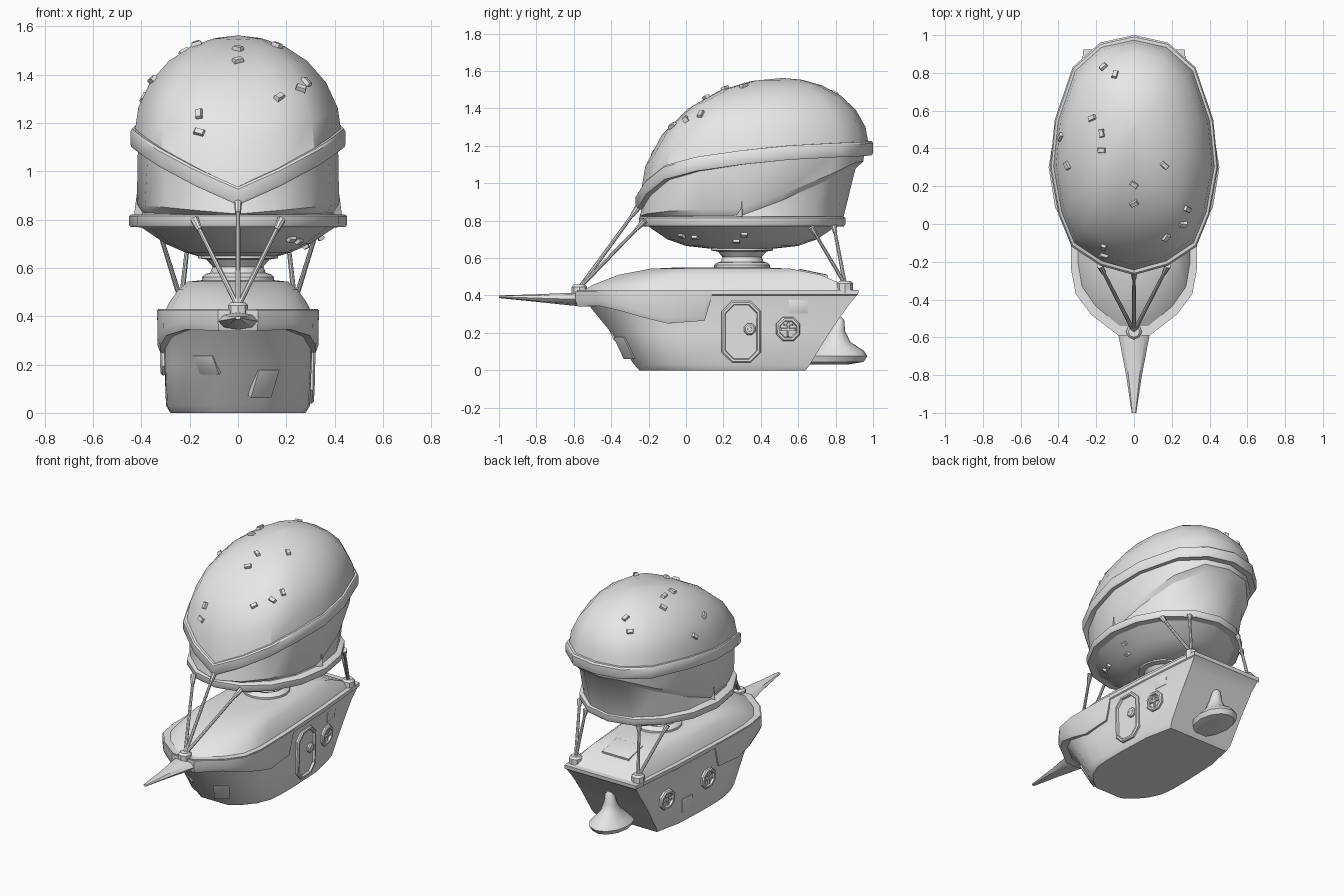
import bpy, bmesh
from math import sin, cos, pi, radians
from mathutils import Vector, Matrix
from mathutils.bvhtree import BVHTree

if "Cube" in bpy.data.objects:
    bpy.data.objects.remove(bpy.data.objects["Cube"])

grey = bpy.data.materials.new("plain_grey")
grey.use_nodes = True
grey.diffuse_color = (0.8, 0.8, 0.8, 1)
grey.node_tree.nodes["Principled BSDF"].inputs["Base Color"].default_value = (0.8, 0.8, 0.8, 1)
parts = []


def loft(name, rings, matrix=Matrix()):
    """Skin closed rings of points and cap both ends."""
    bm = bmesh.new()
    loops = [[bm.verts.new(matrix @ Vector(p)) for p in r] for r in rings]
    n = len(loops[0])
    for a, b in zip(loops, loops[1:]):
        for i in range(n):
            j = (i + 1) % n
            bm.faces.new((a[i], a[j], b[j], b[i]))
    bm.faces.new(loops[0])
    bm.faces.new(loops[-1])
    bmesh.ops.recalc_face_normals(bm, faces=bm.faces)
    mesh = bpy.data.meshes.new(name)
    bm.to_mesh(mesh)
    bm.free()
    mesh.materials.append(grey)
    ob = bpy.data.objects.new(name, mesh)
    bpy.context.collection.objects.link(ob)
    parts.append(ob)
    return ob


def mirrored(half):
    """Close a +x half outline across the centre line."""
    return half + [(-p[0], *p[1:]) for p in reversed(half) if p[0] > 0]


def oval(rx, ry, cy, z, n=16, cx=0):
    return [(cx + rx * sin(2 * pi * i / n), cy - ry * cos(2 * pi * i / n), z) for i in range(n)]


def lerp(a, b, t):
    return a + (b - a) * t


def surface(ob):
    return BVHTree.FromPolygons([v.co for v in ob.data.vertices], [p.vertices for p in ob.data.polygons])


def on_surface(tree, origin, direction):
    """Frame on the hit point, local z along the normal."""
    hit, normal, *_ = tree.ray_cast(Vector(origin), Vector(direction))
    if normal.dot(Vector(direction)) > 0:
        normal = -normal
    return Matrix.Translation(hit) @ normal.to_track_quat('Z', 'Y').to_matrix().to_4x4()


def plate(name, matrix, w, h, top, sink=0.02):
    def rect(s, z):
        return [(x * w * s / 2, y * h * s / 2, z) for x, y in ((-1, -1), (1, -1), (1, 1), (-1, 1))]
    return loft(name, [rect(1, -sink), rect(1, top * 0.6), rect(0.85, top)], matrix)


def framed_panel(name, matrix, w, h, cut):
    """Raised eight-sided frame round a sunken panel."""
    def ring(inset, z):
        a, b, c = w - inset, h - inset, cut - inset * 0.5
        q = [(a, b - c), (a - c, b)]
        q += [(-x, y) for x, y in reversed(q)]
        return [(x, y, z) for x, y in q + [(-x, -y) for x, y in q]]
    return loft(name, [ring(0, -0.04), ring(0, 0.012), ring(0.007, 0.02),
                       ring(0.018, 0.02), ring(0.022, 0.006)], matrix)


def rod(name, a, b, r0, r1=None, n=8):
    a, b = Vector(a), Vector(b)
    m = Matrix.Translation(a) @ (b - a).to_track_quat('Z', 'Y').to_matrix().to_4x4()
    return loft(name, [oval(r0, r0, 0, 0, n), oval(r1 or r0, r1 or r0, 0, (b - a).length, n)], m)


# Hull, skinned between the keel outline and the deck outline
keel = [(.1, -.25), (.17, -.2), (.23, -.13), (.27, -.04), (.28, .06), (.28, .2), (.27, .45), (.23, .64)]
deck = [(.08, -.58), (.22, -.47), (.3, -.36), (.325, -.22), (.325, -.1), (.32, .1), (.3, .5), (.265, .92)]


def hull_ring(z, tx, ty):
    return mirrored([(lerp(k[0], d[0], tx), lerp(k[1], d[1], ty), z) for k, d in zip(keel, deck)])


hull = loft("hull", [hull_ring(*r) for r in (
    (0, 0, 0), (.03, .4, .08), (.2, .55, .45), (.34, .65, .8), (.4, .9, .97), (.405, 1.1, 1), (.43, 1.1, 1.01))])
hull_tree = surface(hull)

# Arched cabin roof on the deck
roof = loft("cabin_roof", [mirrored([(x * sx, .2 + (y - .2) * sy, z) for x, y in deck]) for sx, sy, z in (
    (.93, .97, .42), (.88, .9, .455), (.76, .72, .51), (.64, .5, .543), (.45, .3, .55))])

# Drooping lip round the bow
droop = [.34, .345, .32, .28, .25, .265]
sections = []
for (x, y), zb in zip(deck + [], droop):
    sections.append([(x * 1.03, y - .01, .425), (x * 1.025, y - .01, zb + .03), (x * .99, y, zb),
                     (x * .85, y * .85, zb), (x * .85, y * .85, .425)])
sections.append([(.325, .14, .425), (.322, .14, .41), (.32, .14, .4), (.28, .13, .4), (.28, .13, .425)])
loft("bow_lip", [[(-p[0], *p[1:]) for p in s] for s in reversed(sections)] + sections)

# Bowsprit spike
loft("bow_spike", [[(w * cos(a) * 1.0, y, zc + h * sin(a)) for a in [i * pi / 4 for i in range(8)]]
                   for y, w, zc, h in ((-.42, .12, .385, .045), (-.6, .08, .38, .035),
                                       (-.8, .042, .386, .02), (-1, .012, .393, .007))])

# Tail paddle with upright fin
loft("tail_fin", [oval(rx, ry, cy, z, 12) for rx, ry, cy, z in (
    (.06, .12, .74, .03), (.11, .16, .79, .045), (.125, .17, .8, .075), (.1, .14, .81, .105),
    (.06, .075, .805, .15), (.04, .04, .81, .21), (.03, .027, .82, .265), (.012, .012, .82, .285))])

# Door, portholes and patches on the hull
door = on_surface(hull_tree, (2, .295, .205), (-1, 0, 0))
framed_panel("side_door", door, .105, .165, .055)
framed_panel("door_window", door @ Matrix.Translation((.045, .015, .006)), .03, .03, .017)
rod("door_knob", door @ Vector((.045, .015, .006)), door @ Vector((.045, .015, .025)), .012)
for side, y in ((1, .545), (-1, .6), (-1, .2)):
    m = on_surface(hull_tree, (2 * side, y, .22), (-side, 0, 0))
    framed_panel("porthole", m, .064, .064, .036)
    for w, h, dy in ((.085, .012, 0), (.012, .085, 0), (.05, .01, .024)):
        plate("porthole_bar", m @ Matrix.Translation((0, dy, 0)), w, h, .016)
for origin, direction, w, h in (((-.13, -2, .2), (0, 1, 0), .1, .09), ((.11, -2, .12), (0, 1, 0), .1, .13),
                                ((-2, .4, .12), (1, 0, 0), .1, .09), ((2, .6, .34), (-1, 0, 0), .1, .07)):
    plate("hull_patch", on_surface(hull_tree, origin, direction), w, h, .007)
plate("roof_hatch", on_surface(surface(roof), (0, .68, 2), (0, 0, -1)), .2, .16, .009)

# Turned pedestal between deck and balloon
loft("pedestal", [oval(r, r, .3, z) for r, z in (
    (.15, .53), (.15, .562), (.135, .575), (.115, .58), (.105, .605), (.13, .635), (.165, .64), (.165, .665))])

# Saucer base and its rim
saucer = loft("saucer", [oval(rx, ry, .3, z) for rx, ry, z in (
    (.17, .17, .65), (.22, .3, .665), (.3, .4, .7), (.41, .51, .775), (.41, .51, .8))])
loft("saucer_rim", [oval(rx, ry, .3, z) for rx, ry, z in (
    (.4, .5, .768), (.445, .545, .77), (.452, .552, .78), (.452, .552, .815), (.44, .54, .822), (.39, .49, .822))])

# Balloon outline as x, y and the height of the sloping band
edge = mirrored([(0, -.27, .86), (.18, -.22, .94), (.33, -.12, 1.02), (.4, .05, 1.065), (.445, .3, 1.1),
                 (.42, .55, 1.125), (.325, .83, 1.14), (.18, .96, 1.145), (0, 1, 1.15)])


def edge_ring(scale, dz):
    return [(x * scale, .365 + (y - .365) * scale, z + dz) for x, y, z in edge]


# Wall with a diagonal fold toward the back
foot, head = oval(.41, .54, .3, .81), edge_ring(.93, .03)
fold, under = [], []
for f, h in zip(foot, head):
    t = min(1, max(.12, (f[1] - .3) / .5))
    for ring, s, k in ((under, .97, t * .75 - .03), (fold, 1.02, t * .75 + .08)):
        ring.append((lerp(f[0], h[0], k) * s, .33 + (lerp(f[1], h[1], k) - .33) * s, lerp(f[2], h[2], k)))
loft("balloon_wall", [foot, under, fold, head])
for s in (-1, 1):
    loft("wall_pleat", [[(s * .37, .25, z), (s * x, .3, z), (s * .37, .305, z)]
                        for z, x in ((.82, .43), (.9, .42), (1.04, .395))])

# Sloping band and egg-shaped canopy
loft("canopy_band", [edge_ring(*r) for r in ((.92, 0), (.99, 0), (1, .012), (1, .066), (.985, .076), (.92, .076))])
top = Vector((0, .52, 1.562))
rings = []
for deg in (0, 16, 32, 48, 63, 77, 89):
    a = radians(deg)
    rings.append([top.lerp(Vector(p), cos(a)).to_2d().to_tuple() + (lerp(p[2], top.z, sin(a)),)
                  for p in edge_ring(.965, .05)])
canopy = loft("canopy", rings)

# Small studs scattered over the canopy and under the saucer
canopy_tree, saucer_tree = surface(canopy), surface(saucer)
studs = [(-.16, .83), (-.1, .79), (-.22, .56), (-.17, .48), (-.17, .39), (-.385, .46), (-.35, .31), (.16, .31),
         (0, .21), (0, .11), (.28, .08), (.26, 0), (.17, -.07), (-.16, -.12), (-.16, -.165)]
for i, (x, y) in enumerate(studs):
    m = on_surface(canopy_tree, (x, y, 3), (0, 0, -1)) @ Matrix.Rotation(i * 1.1, 4, 'Z')
    plate("canopy_stud", m, .042, .026, .016)
for x, y in ((.22, -.02), (.25, .05), (.28, .27), (.34, .31)):
    plate("saucer_stud", on_surface(saucer_tree, (x, y, 0), (0, 0, 1)), .035, .025, .014)


# Rigging rods with anchor blocks and thick upper ends
def rig(anchor, ends):
    a = Vector(anchor)
    loft("anchor_block", [oval(r, r, a.y, z + a.z, 8, a.x) for r, z in (
        (.042, -.05), (.042, .005), (.03, .018))])
    for e in ends:
        e = Vector(e)
        neck = a.lerp(e, .88)
        rod("rigging_rod", a, neck, .011, .009)
        rod("rod_end", neck, e, .012, .018)


rig((0, -.57, .44), [(0, -.25, .88), (.18, -.22, .8), (-.18, -.22, .8)])
for s in (-1, 1):
    rig((s * .235, .85, .46), [(s * .33, .67, .765), (s * .2, .79, .775)])

# Smooth shading that keeps hard edges
bpy.ops.object.select_all(action='DESELECT')
for ob in parts:
    ob.select_set(True)
bpy.context.view_layer.objects.active = hull
bpy.ops.object.shade_smooth_by_angle(angle=radians(35))
